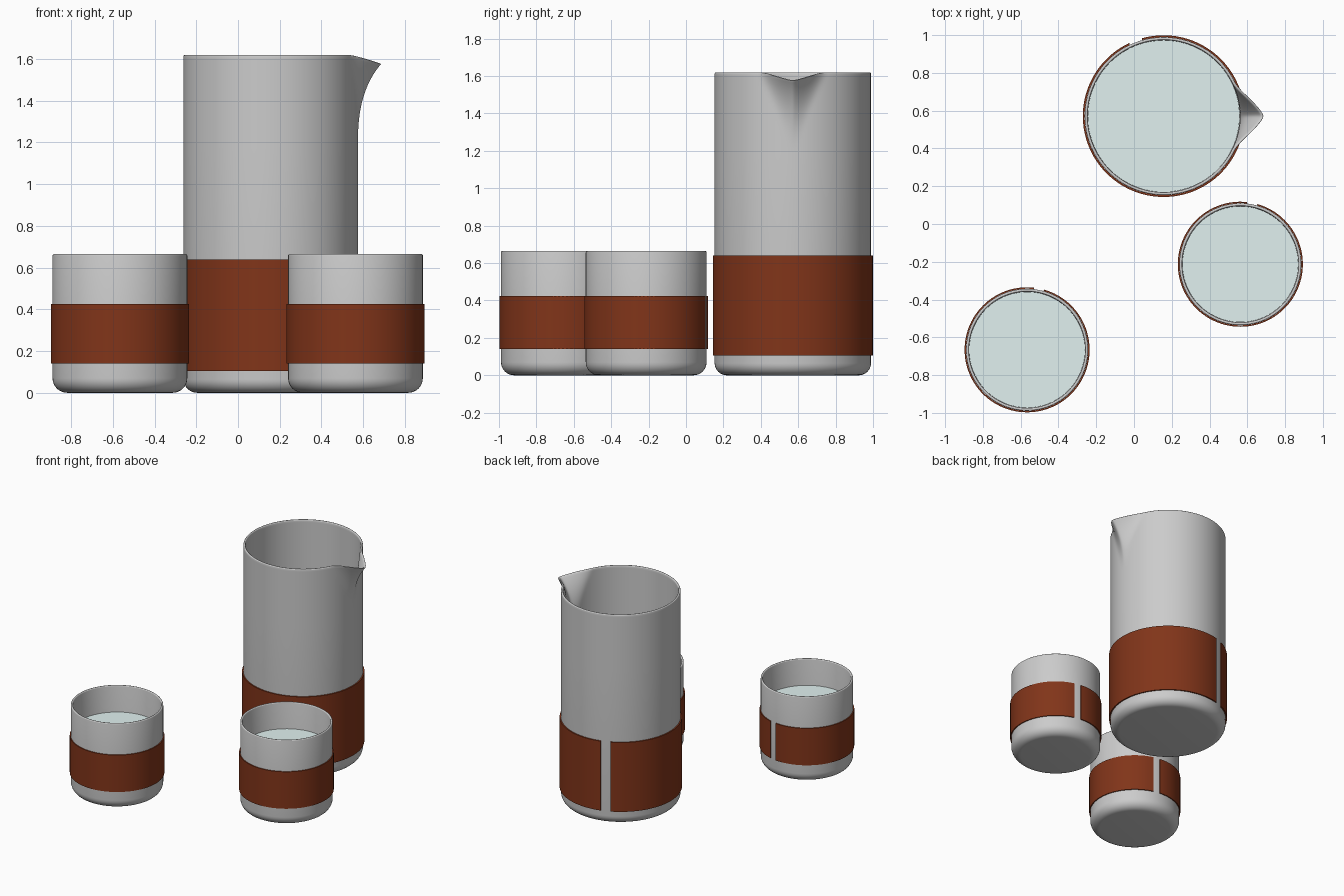
import bpy, bmesh
from math import sin, cos, pi, radians

if "Cube" in bpy.data.objects:
    bpy.data.objects.remove(bpy.data.objects["Cube"])


def material(name, color):
    m = bpy.data.materials.new(name)
    m.diffuse_color = (*color, 1)
    m.use_nodes = True
    m.node_tree.nodes["Principled BSDF"].inputs["Base Color"].default_value = m.diffuse_color
    return m


leather = material("leather", (0.22, 0.035, 0.01))
water_mat = material("water", (0.75, 0.88, 0.87))


def sweep(name, profile, angles, center, mat=None, ring=True, deform=None):
    """Revolve an (r, z) profile; ring=False makes an open band from a closed section."""
    bm = bmesh.new()
    cols = []
    for a in angles:
        col = []
        for r, z in profile:
            if deform:
                r, z = deform(a, r, z)
            col.append(bm.verts.new((r * cos(a), r * sin(a), z)))
        cols.append(col)
    n, k = len(cols), len(profile)
    for i in range(n if ring else n - 1):
        a, b = cols[i], cols[(i + 1) % n]
        for j in range(k - 1 if ring else k):
            q = (j + 1) % k
            bm.faces.new((a[j], b[j], b[q], a[q]))
    if not ring:
        bm.faces.new(cols[0])
        bm.faces.new(cols[-1])
    bmesh.ops.remove_doubles(bm, verts=bm.verts, dist=1e-5)
    bmesh.ops.recalc_face_normals(bm, faces=bm.faces)
    me = bpy.data.meshes.new(name)
    bm.to_mesh(me)
    bm.free()
    ob = bpy.data.objects.new(name, me)
    ob.location = (*center, 0)
    bpy.context.collection.objects.link(ob)
    if mat:
        me.materials.append(mat)
    bpy.ops.object.select_all(action='DESELECT')
    ob.select_set(True)
    bpy.context.view_layer.objects.active = ob
    bpy.ops.object.shade_smooth_by_angle(angle=radians(40))
    return ob


def arc(cr, cz, rad, a0, a1, n):
    return [(cr + rad * cos(radians(a0 + (a1 - a0) * i / n)),
             cz + rad * sin(radians(a0 + (a1 - a0) * i / n))) for i in range(n + 1)]


def vessel_profile(R, H, wall, fillet, levels=()):
    h = wall / 2
    fi = fillet - wall
    return ([(0, 0)] + arc(R - fillet, fillet, fillet, -90, 0, 8)
            + [(R, z) for z in levels]
            + arc(R - h, H - h, h, 0, 180, 6)
            + [(R - wall, z) for z in reversed(levels)]
            + arc(R - fillet, fillet, fi, 0, -90, 8) + [(0, wall)])


def water_profile(R, wall, fillet, level):
    r = R - wall - 0.001
    f = fillet - wall
    return ([(0, wall + 0.001)] + arc(r - f, fillet + 0.001, f, -90, 0, 8)
            + [(r, level), (0, level)])


def sleeve(name, R, thick, z0, z1, gap_mid, gap, center):
    a0, span = gap_mid + gap / 2, 360 - gap
    angles = [radians(a0 + span * i / 96) for i in range(97)]
    section = [(R + 0.0005, z0), (R + thick, z0), (R + thick, z1), (R + 0.0005, z1)]
    return sweep(name, section, angles, center, leather, ring=False)


def spout(a, r, z):
    # pull the rim out towards +x into a pinched pouring lip
    if a > pi:
        a -= 2 * pi
    u = max(0, (z - 1.2) / 0.42)
    width = radians(5 + 22 * u ** 1.5)
    t = max(0, 1 - (a * a + 0.0006) ** 0.5 / width)
    f = t * t * (1.6 - 0.6 * t)
    return r + 0.122 * u ** 2.2 * f, z - 0.045 * u ** 3 * f


circle = [2 * pi * i / 96 for i in range(96)]

# carafe: columns packed more densely around the spout
carafe_at = (0.157, 0.571)
steps = [2 * pi * i / 160 for i in range(160)]
dense = [t - 0.68 * sin(t) for t in steps]
levels = [1.18 + 0.03 * i for i in range(15)]
sweep("carafe", vessel_profile(0.418, 1.62, 0.015, 0.065, levels), dense,
      carafe_at, deform=spout)
sweep("carafe_water", water_profile(0.418, 0.015, 0.065, 1.05), circle,
      carafe_at, water_mat)
sleeve("carafe_sleeve", 0.418, 0.01, 0.105, 0.64, 110.5, 9.5, carafe_at)

# two cups
for side, at in (("left", (-0.566, -0.666)), ("right", (0.563, -0.213))):
    sweep(f"{side}_cup", vessel_profile(0.323, 0.665, 0.015, 0.07), circle, at)
    sweep(f"{side}_cup_water", water_profile(0.323, 0.015, 0.07, 0.46), circle,
          at, water_mat)
    sleeve(f"{side}_cup_sleeve", 0.323, 0.008, 0.14, 0.425, 79, 9.5, at)
